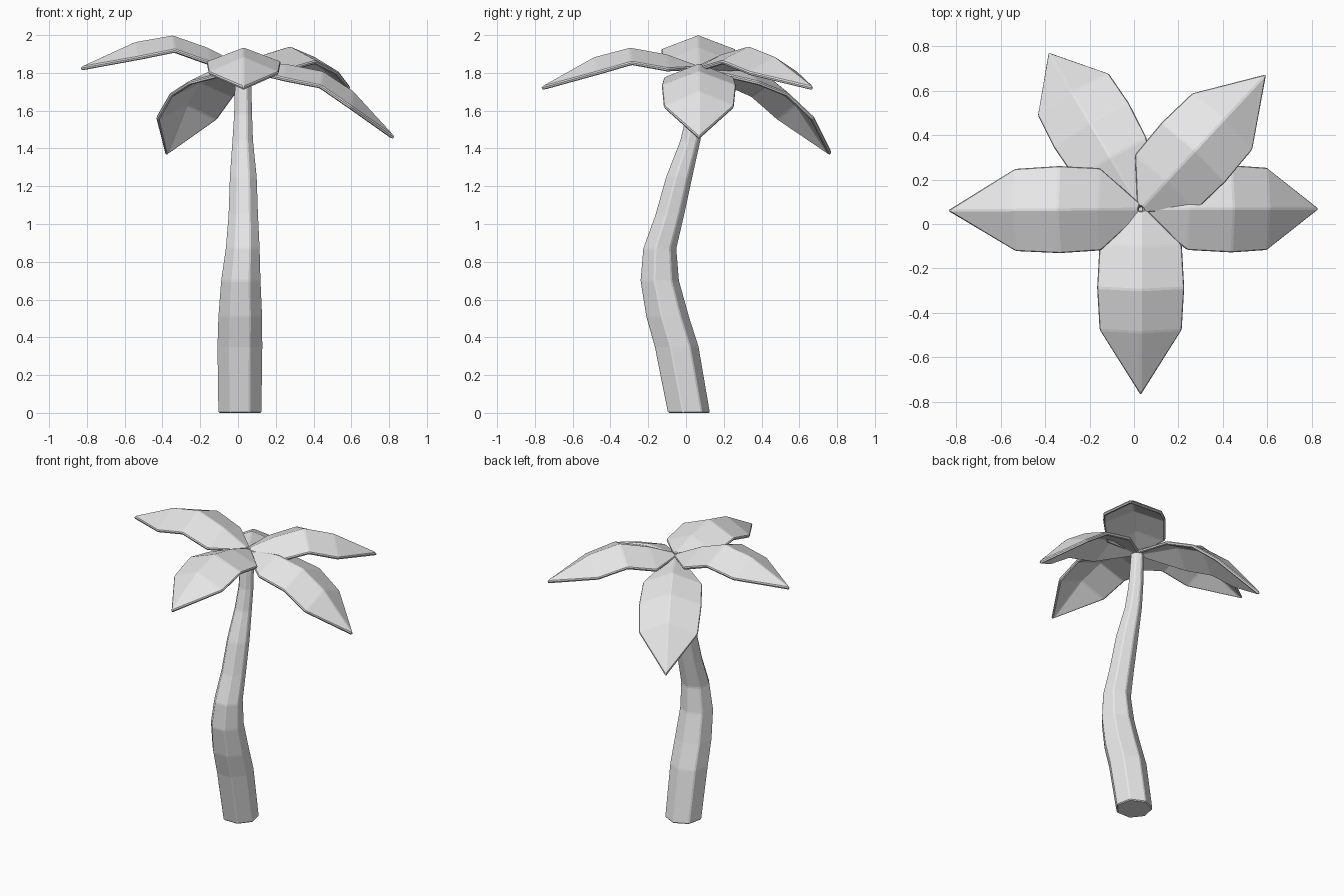
import bpy
import bmesh
import math
from mathutils import Vector, Matrix

old = bpy.data.objects.get("Cube")
if old:
    bpy.data.objects.remove(old, do_unlink=True)

GREY = (0.8, 0.8, 0.8, 1.0)
mat = bpy.data.materials.new("light_grey")
mat.use_nodes = True
mat.diffuse_color = GREY
mat.node_tree.nodes["Principled BSDF"].inputs["Base Color"].default_value = GREY


def finish(bm, name, thickness, bevel):
    """Turn a bmesh into a flat-shaded object with bevelled edges."""
    mesh = bpy.data.meshes.new(name)
    bm.to_mesh(mesh)
    bm.free()
    mesh.materials.append(mat)
    obj = bpy.data.objects.new(name, mesh)
    bpy.context.collection.objects.link(obj)
    if thickness:
        solid = obj.modifiers.new("Thickness", 'SOLIDIFY')
        solid.thickness = thickness
        solid.offset = -1
    edge = obj.modifiers.new("Bevel", 'BEVEL')
    edge.width = bevel
    edge.segments = 1
    edge.limit_method = 'ANGLE'
    edge.angle_limit = math.radians(5)
    return obj


# Trunk: seven-sided rings along a bent path (x, y, z, radius)
SIDES = 7
RINGS = [
    (.010, .011, 0, .118), (.010, -.054, .35, .123), (.012, -.102, .51, .120),
    (.015, -.143, .70, .108), (.025, -.142, .87, .093), (.028, -.088, 1.05, .081),
    (.028, -.038, 1.25, .074), (.025, .021, 1.44, .057), (.027, .048, 1.58, .050),
    (.027, .065, 1.81, .044),
]


def build_trunk():
    bm = bmesh.new()
    loops = []
    for x, y, z, r in RINGS:
        angles = [math.pi / 2 + math.tau * i / SIDES for i in range(SIDES)]
        loops.append([bm.verts.new((x + r * math.cos(a), y + r * math.sin(a), z))
                      for a in angles])
    for low, high in zip(loops, loops[1:]):
        for i in range(SIDES):
            j = (i + 1) % SIDES
            bm.faces.new((low[i], low[j], high[j], high[i]))
    bm.faces.new(loops[0][::-1])
    bm.faces.new(loops[-1])
    finish(bm, "trunk", 0, 0.006)


# Leaves: ridged blades fanning out from the crown
CROWN = Vector((.03, .068, 0))
HALF_WIDTHS = (.025, .187, .198, .187)
DROPS = (.005, .075, .075, .08)


def build_leaf(name, angle, ridge):
    """ridge holds (distance, height) from root to tip."""
    bm = bmesh.new()
    place = Matrix.Translation(CROWN) @ Matrix.Rotation(math.radians(angle), 4, 'Z')

    def vert(d, side, z):
        return bm.verts.new(place @ Vector((d, side, z)))

    rows = []
    for (d, z), w, drop in zip(ridge, HALF_WIDTHS, DROPS):
        rows.append((vert(d - .01, -w, z - drop), vert(d, 0, z), vert(d - .01, w, z - drop)))
    tip = vert(*(ridge[-1][0], 0, ridge[-1][1]))
    for a, b in zip(rows, rows[1:]):
        for i in range(2):
            bm.faces.new((a[i], b[i], b[i + 1], a[i + 1]))
    for i in range(2):
        bm.faces.new((rows[-1][i], tip, rows[-1][i + 1]))
    finish(bm, name, 0.022, 0.006)


build_trunk()
build_leaf("right_leaf", 180.5, [(.01, 1.84), (.19, 1.935), (.375, 2.0), (.575, 1.965), (.87, 1.83)])
build_leaf("front_leaf", 270, [(.01, 1.84), (.17, 1.9), (.365, 1.935), (.555, 1.885), (.84, 1.725)])
build_leaf("back_left_leaf", 47, [(.01, 1.84), (.17, 1.9), (.36, 1.94), (.55, 1.885), (.83, 1.725)])
build_leaf("left_leaf", 0, [(.01, 1.83), (.22, 1.85), (.42, 1.81), (.58, 1.705), (.805, 1.46)])
build_leaf("back_right_leaf", 120.5, [(.01, 1.83), (.27, 1.83), (.45, 1.765), (.61, 1.645), (.82, 1.375)])
